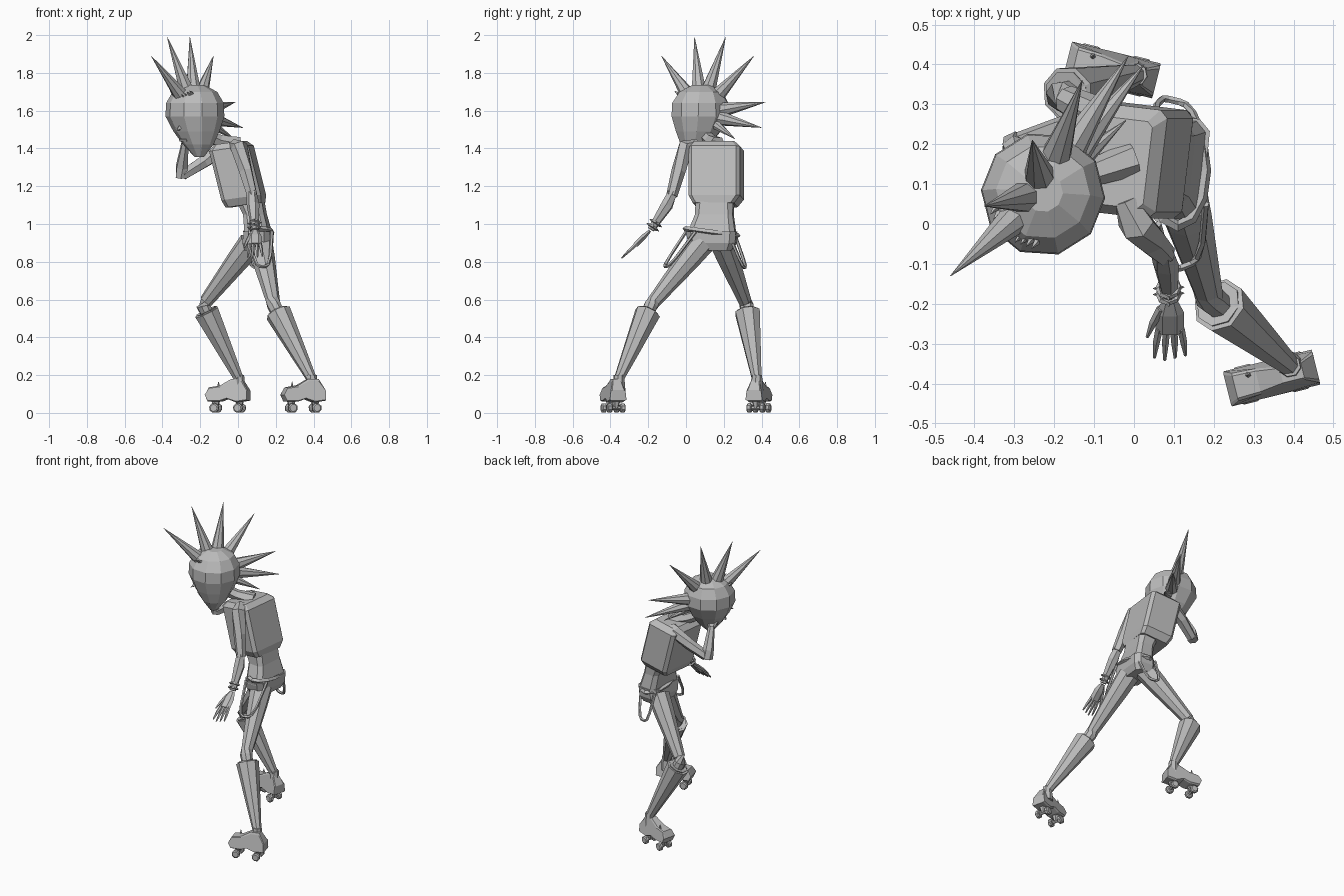
import bpy, bmesh, math
from math import sin, cos, pi
from mathutils import Vector

if "Cube" in bpy.data.objects:
    bpy.data.objects.remove(bpy.data.objects["Cube"])

grey = bpy.data.materials.new("plain_grey")
grey.use_nodes = True
grey.diffuse_color = (0.5, 0.5, 0.5, 1)
grey.node_tree.nodes["Principled BSDF"].inputs["Base Color"].default_value = (0.5, 0.5, 0.5, 1)
UP = Vector((0, 0, 1))


def finish(bm, name):
    bmesh.ops.recalc_face_normals(bm, faces=bm.faces)
    mesh = bpy.data.meshes.new(name)
    bm.to_mesh(mesh)
    bm.free()
    mesh.materials.append(grey)
    obj = bpy.data.objects.new(name, mesh)
    bpy.context.scene.collection.objects.link(obj)


def skin(name, rings, closed=False):
    """Bridge a list of equal point rings and cap both ends."""
    bm = bmesh.new()
    vs = [[bm.verts.new(p) for p in ring] for ring in rings]
    n = len(vs[0])
    pairs = list(zip(vs, vs[1:])) + ([(vs[-1], vs[0])] if closed else [])
    for a, b in pairs:
        for i in range(n):
            bm.faces.new((a[i], a[(i + 1) % n], b[(i + 1) % n], b[i]))
    if not closed:
        bm.faces.new(vs[0])
        bm.faces.new(vs[-1])
    finish(bm, name)


def tube(name, pts, radii, n=6, closed=False, up=(0.3, 0.2, 1), flat=1.0):
    """Sweep a polygon along a path with a radius at each point."""
    pts = [Vector(p) for p in pts]
    rings = []
    for i, p in enumerate(pts):
        if closed:
            t = pts[(i + 1) % len(pts)] - pts[i - 1]
        else:
            t = pts[min(i + 1, len(pts) - 1)] - pts[max(i - 1, 0)]
        u = t.cross(Vector(up)).normalized()
        v = t.cross(u).normalized()
        r = radii[i] if isinstance(radii, list) else radii
        rings.append([p + r * (cos(2 * pi * k / n) * u + flat * sin(2 * pi * k / n) * v)
                      for k in range(n)])
    skin(name, rings, closed)


def box_loft(name, sections, yaw, tilt=0.0, cut=0.3):
    """Loft chamfered rectangles given as z, x, y, half depth, half width."""
    rings = []
    for z, x, y, hx, hy in sections:
        c = cut * min(hx, hy)
        shape = [(hx, hy - c), (hx - c, hy), (c - hx, hy), (-hx, hy - c),
                 (-hx, c - hy), (c - hx, -hy), (hx - c, -hy), (hx, c - hy)]
        rings.append([(x + a * cos(yaw) - b * sin(yaw), y + a * sin(yaw) + b * cos(yaw),
                       z + tilt * a) for a, b in shape])
    skin(name, rings)


def spike(name, base, tip, r, n=6):
    tube(name, [base, tip], [r, 0.001], n)


# Torso, hips and belt
box_loft("chest", [(1.10, 0.04, 0.155, 0.095, 0.11), (1.14, 0.03, 0.16, 0.105, 0.137),
                   (1.40, -0.035, 0.16, 0.105, 0.137), (1.43, -0.04, 0.155, 0.075, 0.11)],
         yaw=-0.12, tilt=0.14, cut=0.18)
box_loft("waist", [(0.94, 0.11, 0.135, 0.065, 0.13), (1.05, 0.09, 0.15, 0.056, 0.1),
                   (1.14, 0.06, 0.155, 0.07, 0.1)], yaw=-0.1, cut=0.4)
box_loft("hips", [(0.86, 0.10, 0.145, 0.06, 0.1), (0.9, 0.105, 0.14, 0.073, 0.125),
                  (0.96, 0.11, 0.135, 0.07, 0.133)], yaw=-0.1, cut=0.4)
tube("belt", [(0.11 + 0.07 * cos(a), 0.135 + 0.14 * sin(a), 0.957 - 0.018 * sin(a))
              for a in [i * pi / 6 for i in range(12)]], 0.014, 4, True)

# Neck
tube("neck", [(0, 0.165, 1.42), (-0.1, 0.13, 1.44), (-0.19, 0.09, 1.48)], [0.045, 0.035, 0.035])

# Head, tapering to the chin
face = Vector((-0.64, -0.77, 0))
side = Vector((0.77, -0.64, 0))
head_rings = []
for z, r, x, y in [(1.355, 0.025, -0.205, 0.035), (1.42, 0.08, -0.21, 0.05),
                   (1.49, 0.122, -0.22, 0.065), (1.57, 0.156, -0.228, 0.075),
                   (1.64, 0.153, -0.228, 0.075), (1.70, 0.118, -0.228, 0.08),
                   (1.735, 0.05, -0.228, 0.08)]:
    head_rings.append([Vector((x, y, z)) + r * (cos(a) * face + sin(a) * side)
                       for a in [(i + 0.5) * pi / 5 for i in range(10)]])
skin("head", head_rings)

# Spiked hair crest along the middle of the head
centre = Vector((-0.228, 0.078, 1.585))
for i, tip in enumerate([(-0.46, -0.13, 1.89), (-0.375, 0.045, 1.99), (-0.255, 0.21, 1.99),
                         (-0.13, 0.36, 1.89), (-0.015, 0.42, 1.645), (0.025, 0.40, 1.51),
                         (-0.02, 0.26, 1.45)]):
    d = (Vector(tip) - centre).normalized()
    spike("hair_spike_%d" % i, centre + d * 0.12, tip, 0.042 if i < 6 else 0.03, 8)

# Lashes, nose and mouth
for s in (-1, 1):
    for k in range(4):
        p = centre + face * (0.118 - 0.005 * k) + side * s * (0.025 + 0.014 * k) + UP * (0.085 + 0.007 * k)
        spike("lash", p, p + face * 0.022 + UP * 0.014, 0.009, 4)
nose = centre + face * 0.115 + Vector((0, 0, -0.09))
spike("nose", nose + UP * 0.02, nose + face * 0.035, 0.02, 4)
tube("mouth", [nose + side * s * 0.025 - UP * 0.05 - face * 0.02 for s in (-1, 1)], 0.008, 4)

# Arms
tube("left_upper_arm", [(-0.02, 0.06, 1.42), (0.005, 0.0, 1.41), (0.04, -0.04, 1.28),
                        (0.075, -0.075, 1.15)], [0.03, 0.046, 0.038, 0.03])
tube("left_forearm", [(0.07, -0.07, 1.17), (0.08, -0.1, 1.1), (0.09, -0.185, 0.97)],
     [0.028, 0.034, 0.019])
tube("right_upper_arm", [(-0.06, 0.235, 1.41), (-0.09, 0.25, 1.39), (-0.18, 0.235, 1.33),
                         (-0.29, 0.2, 1.26)], [0.03, 0.04, 0.036, 0.03])
tube("right_forearm", [(-0.3, 0.2, 1.245), (-0.298, 0.19, 1.3), (-0.28, 0.13, 1.43)],
     [0.033, 0.034, 0.02])


def hand(name, wrist, aim, across, curl):
    """A flat palm with four fingers and a thumb."""
    w, a, s = Vector(wrist), Vector(aim).normalized(), Vector(across).normalized()
    c = Vector(curl)
    tube(name + "_palm", [w, w + a * 0.045, w + a * 0.11], [0.018, 0.036, 0.036], 6,
         up=s.cross(a), flat=0.45)
    for k in range(4):
        p = w + a * 0.1 + s * (k - 1.5) * 0.018
        tube(name + "_finger", [p, p + a * 0.05 + s * (k - 1.5) * 0.005,
                                p + a * (0.11 - 0.008 * abs(k - 1)) + c + s * (k - 1.5) * 0.008],
             [0.01, 0.009, 0.004], 5)
    p = w + a * 0.03 - s * 0.022
    tube(name + "_thumb", [p, p + a * 0.05 - s * 0.02, p + a * 0.1 - s * 0.035],
         [0.012, 0.01, 0.004], 5)


hand("left_hand", (0.09, -0.19, 0.965), (0.0, -0.155, -0.15), (1, 0, 0), (0, 0, 0))
hand("right_hand", (-0.28, 0.13, 1.42), (0.15, -0.35, 0.5), (1, 0.5, 0), (0.01, 0, -0.02))

# Studded bracelets
for k in range(2):
    c = Vector((0.087, -0.16 - 0.015 * k, 1.005 - 0.022 * k))
    axis = Vector((0.08, -0.55, -0.83)).normalized()
    u = axis.cross(Vector((1, 0, 0))).normalized()
    v = axis.cross(u)
    ring = [c + 0.027 * (cos(i * pi / 4) * u + sin(i * pi / 4) * v) for i in range(8)]
    tube("bracelet_%d" % k, ring, 0.007, 4, True)
    for p in ring[::2]:
        spike("bracelet_stud", p, c + (p - c) * 1.45, 0.006, 4)


def leg(name, hip, knee, boot_top, ankle, foot, toe):
    """A bent leg with a hollow flared boot and a roller skate."""
    hip, knee, boot_top, ankle = map(Vector, (hip, knee, boot_top, ankle))
    tube(name + "_thigh", [hip, hip.lerp(knee, 0.25), hip.lerp(knee, 0.93), knee,
                           boot_top.lerp(ankle, 0.25)], [0.068, 0.062, 0.037, 0.038, 0.03], 8)
    tube(name + "_boot_shaft", [boot_top.lerp(ankle, 0.15), boot_top, boot_top.lerp(ankle, 0.02),
                                boot_top.lerp(ankle, 0.6), ankle],
         [0.045, 0.06, 0.07, 0.045, 0.027], 8)
    tube(name + "_ankle", [ankle + UP * 0.02, ankle - UP * 0.07], [0.028, 0.036], 8)
    # Shoe side profile, extruded across with a narrower top
    t = Vector(toe).normalized()
    s = Vector((-t.y, t.x, 0))
    c = Vector(foot)
    profile = [(-0.11, 0.065), (-0.05, 0.055), (0.0, 0.075), (0.04, 0.06), (0.105, 0.06),
               (0.12, 0.095), (0.10, 0.135), (0.04, 0.145), (-0.02, 0.18), (-0.075, 0.18),
               (-0.11, 0.12)]
    rings = []
    for across, shrink in ((-0.041, 0.85), (-0.033, 1), (0.033, 1), (0.041, 0.85)):
        rings.append([c + t * a * (0.94 + 0.06 * shrink) + UP * (0.1 + (z - 0.1) * shrink)
                      + s * across * (1.1 - 2 * max(z - 0.1, 0) / 0.3) for a, z in profile])
    skin(name + "_shoe", rings)
    horn = c + t * 0.06 - s * 0.022
    spike(name + "_toe_horn", horn + UP * 0.125, horn + UP * 0.165, 0.012, 5)
    for along in (-0.06, 0.07):
        p = c + t * along + UP * 0.026
        tube(name + "_axle", [p - s * 0.035, p + s * 0.035], 0.01, 6)
        tube(name + "_truck", [p, p + UP * 0.05], [0.012, 0.028], 6, up=t)
        for e in (-1, 1):
            tube(name + "_wheel", [p + s * e * w for w in (0.022, 0.027, 0.043, 0.048)],
                 [0.019, 0.026, 0.026, 0.019], 8)


leg("right_leg", (0.07, 0.19, 0.9), (-0.185, 0.32, 0.57), (-0.17, 0.325, 0.54),
    (0.005, 0.375, 0.18), (-0.05, 0.385, 0), (-0.97, 0.24, 0))
leg("left_leg", (0.115, 0.085, 0.9), (0.19, -0.185, 0.57), (0.21, -0.2, 0.535),
    (0.39, -0.355, 0.18), (0.35, -0.385, 0), (-0.97, -0.24, 0))

# Hanging belt chains, one drooping loop at each hip
for name, a, b, low in (("left_chain", (0.06, 0.0, 0.96), (0.18, 0.05, 0.96), (0.13, -0.105, 0.775)),
                        ("right_chain", (0.05, 0.26, 0.94), (0.17, 0.23, 0.94), (0.1, 0.31, 0.77))):
    a, b, low = Vector(a), Vector(b), Vector(low)
    tube(name, [a.lerp(b, i / 8) + (low - (a + b) / 2) * (1 - ((i - 4) / 4) ** 4)
                for i in range(9)], 0.009, 5)
